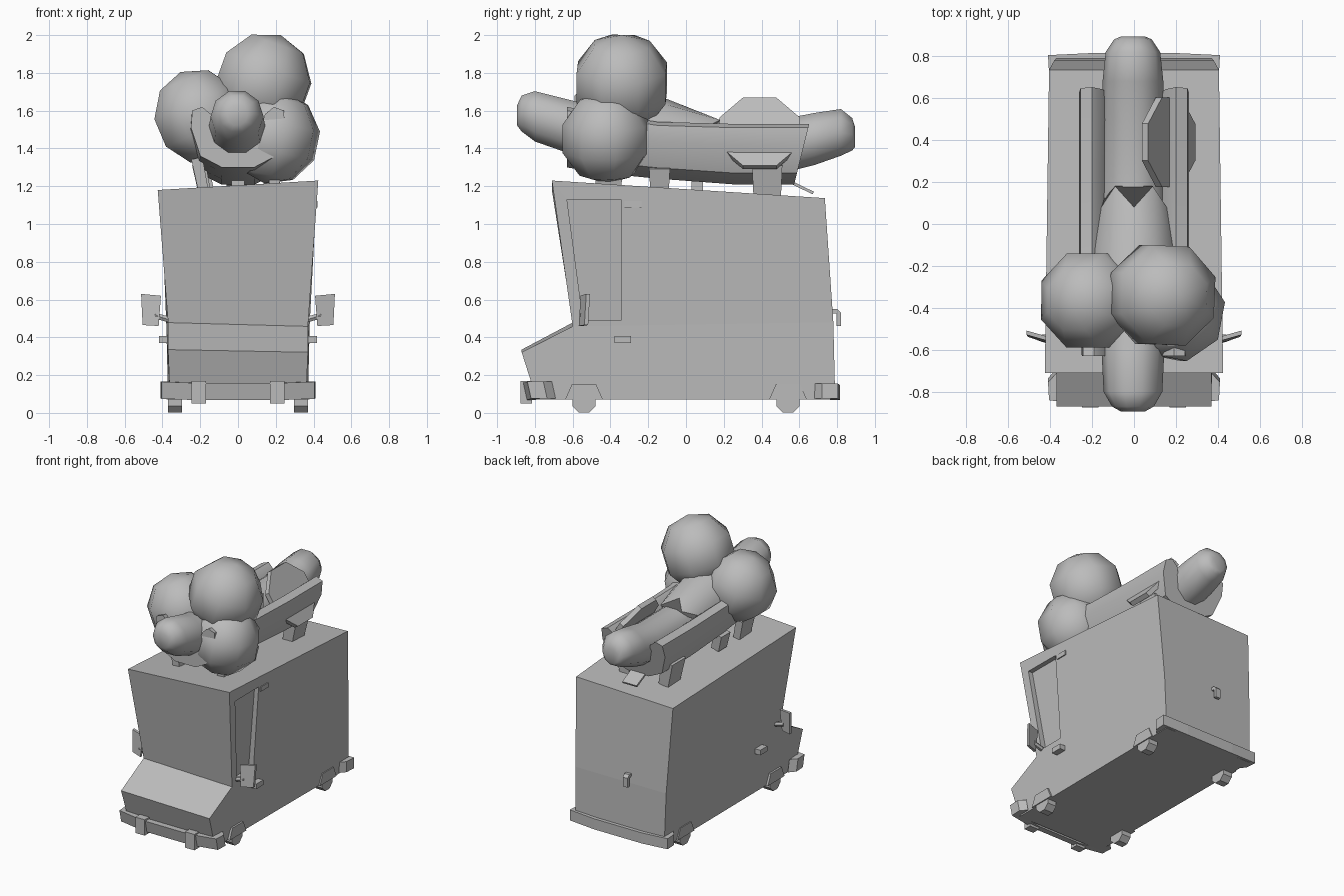
import bpy, bmesh, math
from mathutils import Vector, Matrix

if "Cube" in bpy.data.objects:
    bpy.data.objects.remove(bpy.data.objects["Cube"])

grey = bpy.data.materials.new("plain grey")
grey.diffuse_color = (0.5, 0.5, 0.5, 1)
grey.use_nodes = True
grey.node_tree.nodes["Principled BSDF"].inputs["Base Color"].default_value = grey.diffuse_color


def finish(name, bm, angle=30):
    bmesh.ops.recalc_face_normals(bm, faces=bm.faces[:])
    me = bpy.data.meshes.new(name)
    bm.to_mesh(me)
    bm.free()
    me.materials.append(grey)
    ob = bpy.data.objects.new(name, me)
    bpy.context.collection.objects.link(ob)
    if angle:
        bpy.ops.object.select_all(action='DESELECT')
        ob.select_set(True)
        bpy.context.view_layer.objects.active = ob
        bpy.ops.object.shade_smooth_by_angle(angle=math.radians(angle))
    return ob


def loft(name, rings, angle=30):
    """Closed rings of equal point count joined in order, with end caps."""
    bm = bmesh.new()
    vs = [[bm.verts.new(p) for p in r] for r in rings]
    n = len(vs[0])
    for a, b in zip(vs, vs[1:]):
        for i in range(n):
            j = (i + 1) % n
            bm.faces.new((a[i], a[j], b[j], b[i]))
    bm.faces.new(vs[0])
    bm.faces.new(vs[-1])
    return finish(name, bm, angle)


def box(name, c, s, rot=None, taper=1.0):
    bm = bmesh.new()
    bmesh.ops.create_cube(bm, size=1)
    for v in bm.verts:
        if v.co.z < 0:
            v.co.x *= taper
            v.co.y *= taper
        v.co = Vector((v.co.x * s[0], v.co.y * s[1], v.co.z * s[2]))
        if rot:
            v.co = rot @ v.co
        v.co += Vector(c)
    return finish(name, bm, 0)


def disc(name, c, axis, r, depth, n=8, angle=30):
    bm = bmesh.new()
    m = Matrix.Translation(c) @ Vector(axis).to_track_quat('Z', 'Y').to_matrix().to_4x4()
    m = m @ Matrix.Rotation(math.pi / n, 4, 'Z')
    bmesh.ops.create_cone(bm, cap_ends=True, segments=n, radius1=r, radius2=r, depth=depth, matrix=m)
    return finish(name, bm, angle)


# Van body: profile points (y, z, half width, sideways tilt)
prof = [(-.79, .07, .36, 0), (-.87, .328, .37, -.007), (-.60, .468, .37, -.01),
        (-.71, 1.205, .425, .025), (.735, 1.125, .405, .012), (.78, .48, .38, 0), (.79, .07, .37, 0)]
bm = bmesh.new()
sides = [[bm.verts.new((s * w, y, z + s * t)) for y, z, w, t in prof] for s in (-1, 1)]
for v in sides:
    bm.faces.new(v[2:6])
    bm.faces.new(v[0:3] + v[5:7])
for i in range(7):
    j = (i + 1) % 7
    bm.faces.new((sides[0][i], sides[0][j], sides[1][j], sides[1][i]))
body = finish("van_body", bm, 0)

# Recessed window on the right side only
win = [(-.63, 1.13), (-.345, 1.13), (-.345, .49), (-.545, .49)]
cutter = loft("window_cutter", [[(.33 + .08 * (z - .49), y, z) for y, z in win],
                                [(.6, y, z) for y, z in win]], 0)
cutter.hide_render = True
mod = body.modifiers.new("window", 'BOOLEAN')
mod.operation, mod.solver, mod.object = 'DIFFERENCE', 'EXACT', cutter
bpy.context.view_layer.objects.active = body
bpy.ops.object.modifier_apply(modifier="window")
bpy.data.objects.remove(cutter)

# Small awning bracket at the window corner
box("window_bracket", (.405, -.28, 1.105), (.03, .09, .035))

for s, side in ((-1, "left"), (1, "right")):
    # Wheels and arches
    for y, end in ((-.54, "front"), (.54, "rear")):
        disc(f"{side}_{end}_wheel", (s * .333, y, .063), (1, 0, 0), .067, .075)
        arch = [(-.1, .07), (-.065, .15), (.065, .15), (.1, .07)]
        loft(f"{side}_{end}_arch", [[(s * x, y + a, z) for a, z in arch] for x in (.36, .378)], 0)
    # Door handle
    box(f"{side}_door_handle", (s * .395, -.335, .388), (.045, .085, .038))
    # Mirror and its arm
    loft(f"{side}_mirror", [[(s * x, y + d, z) for x, y, z in
         ((.42, -.56, .46), (.505, -.53, .465), (.513, -.52, .63), (.408, -.55, .62))] for d in (-.008, .012)], 0)
    loft(f"{side}_mirror_arm", [[(s * x, -.545 + .018 * math.cos(a), z + .018 * math.sin(a))
         for a in [k * math.pi / 3 for k in range(6)]] for x, z in ((.35, .49), (.44, .515))])
    # Front bumper guards
    box(f"{side}_bumper_guard", (s * .208, -.845, .11), (.078, .06, .12))


# Bowed bumpers that wrap the corners
def bumper(name, path, z0, z1, t, lean):
    rings = []
    for x, y in path:
        dz = -.008 if abs(x) < .3 else 0
        rings.append([(x, y, z1 + dz), (x * (1 - t / .45), y - math.copysign(t, y), z1 + dz),
                      (x * (1 - t / .45), y - math.copysign(t, y) + lean, z0 + dz), (x, y + lean, z0 + dz)])
    loft(name, rings, 0)


bumper("front_bumper", [(-.41, -.755), (-.405, -.84), (-.2, -.868), (.2, -.868), (.405, -.84), (.41, -.755)],
       .075, .165, .045, .02)
bumper("rear_bumper", [(-.405, .72), (-.41, .805), (-.2, .815), (.2, .815), (.41, .805), (.405, .72)],
       .075, .155, .05, 0)

# Hooked handle on the rear door
hook = [(.77, .55), (.80, .55), (.82, .53), (.82, .46), (.798, .46), (.798, .525), (.77, .525)]
loft("rear_door_handle", [[(x, y, z) for y, z in hook] for x in (-.085, -.045)], 0)

# Sausage: rings (y, z, radius)
saus = [(-.895, 1.575, .055), (-.87, 1.585, .10), (-.80, 1.57, .14), (-.6, 1.51, .15), (-.25, 1.44, .155),
        (.1, 1.40, .16), (.5, 1.41, .15), (.68, 1.45, .145), (.82, 1.485, .13), (.88, 1.475, .09), (.895, 1.46, .055)]
loft("sausage", [[(-.005 + r * math.cos(k * math.pi / 5), y, z + r * math.sin(k * math.pi / 5))
                  for k in range(10)] for y, z, r in saus], 50)

# Bun: hollow trough section lofted along y; (x, z, share of end slant)
half = [(.15, 1.49, 1), (.20, 1.53, 1), (.255, 1.51, 1), (.262, 1.42, .7), (.21, 1.27, .3), (.09, 1.21, 0)]
inner = [(.10, 1.34), (.0, 1.29)]
section = [(x, z) for x, z, _ in half] + [(-x, z) for x, z, _ in reversed(half)]
section += [(-.10, 1.34), (0, 1.29), (.10, 1.34)]
rings = []
for y, lift, w in ((-.63, .09, .95), (-.5, .065, .97), (-.15, .03, 1), (.25, 0, 1), (.61, 0, 1)):
    rings.append([(x * w, y + ((z - 1.36) * .25 if y > .6 else 0),
                   z + lift * (.35 + .65 * min(1, (1.53 - z) / .3) if y > -.4 else 1)) for x, z in section])
loft("bun", rings, 40)

# Sauce cap draped over the sausage with a zigzag rear edge
cap = bmesh.new()
grid = []
for y, z, r in ((-.35, 1.46, .23), (-.1, 1.44, .205), (.08, 1.41, .18)):
    row = []
    for k in range(7):
        a = math.pi * k / 6
        dy = (.1 if k in (2, 4) else .0) if y > 0 else 0
        row.append(cap.verts.new((r * math.cos(a), y + dy, z + r * (1.0 if y > 0 else 1.08) * math.sin(a) - dy * .15)))
    grid.append(row)
for a, b in zip(grid, grid[1:]):
    for i in range(6):
        cap.faces.new((a[i], a[i + 1], b[i + 1], b[i]))
cap.faces.new(grid[0])
cap.faces.new(grid[-1])
cap.faces.new([r[0] for r in grid] + [r[-1] for r in reversed(grid)])
finish("sauce_cap", cap, 60)

# Round slice tucked into the bun at a slant
disc("topping_slice", (.165, .39, 1.48), (.85, 0, .53), .23, .035)

# Three faceted balls at the front
for name, c, r, rot in (("top_ball", (.135, -.34, 1.748), .268, .35),
                        ("left_ball", (-.205, -.365, 1.57), .255, -.4),
                        ("right_ball", (.19, -.42, 1.46), .25, .2)):
    bm = bmesh.new()
    m = Matrix.Translation(c) @ Matrix.Rotation(rot, 4, 'Y') @ Matrix.Rotation(rot, 4, 'Z')
    bmesh.ops.create_uvsphere(bm, u_segments=8, v_segments=5, radius=r, matrix=m)
    finish(name, bm, 80)

# Roof stands under the bun
for s, side in ((-1, "left"), (1, "right")):
    box(f"{side}_rear_stand", (s * .18, .43, 1.225), (.09, .16, .19), Matrix.Rotation(s * .2, 3, 'Y'), .9)
    box(f"{side}_middle_stand", (s * .19, -.14, 1.24), (.07, .11, .12), Matrix.Rotation(s * .2, 3, 'Y'), .9)
    box(f"{side}_front_stand", (s * .2, -.41, 1.26), (.06, .15, .18), Matrix.Rotation(s * .2, 3, 'Y'), .9)
box("centre_stand", (0, .06, 1.19), (.07, .06, .09))
box("rear_flap", (.0, .62, 1.19), (.12, .12, .015), Matrix.Rotation(-.45, 3, 'X'))
